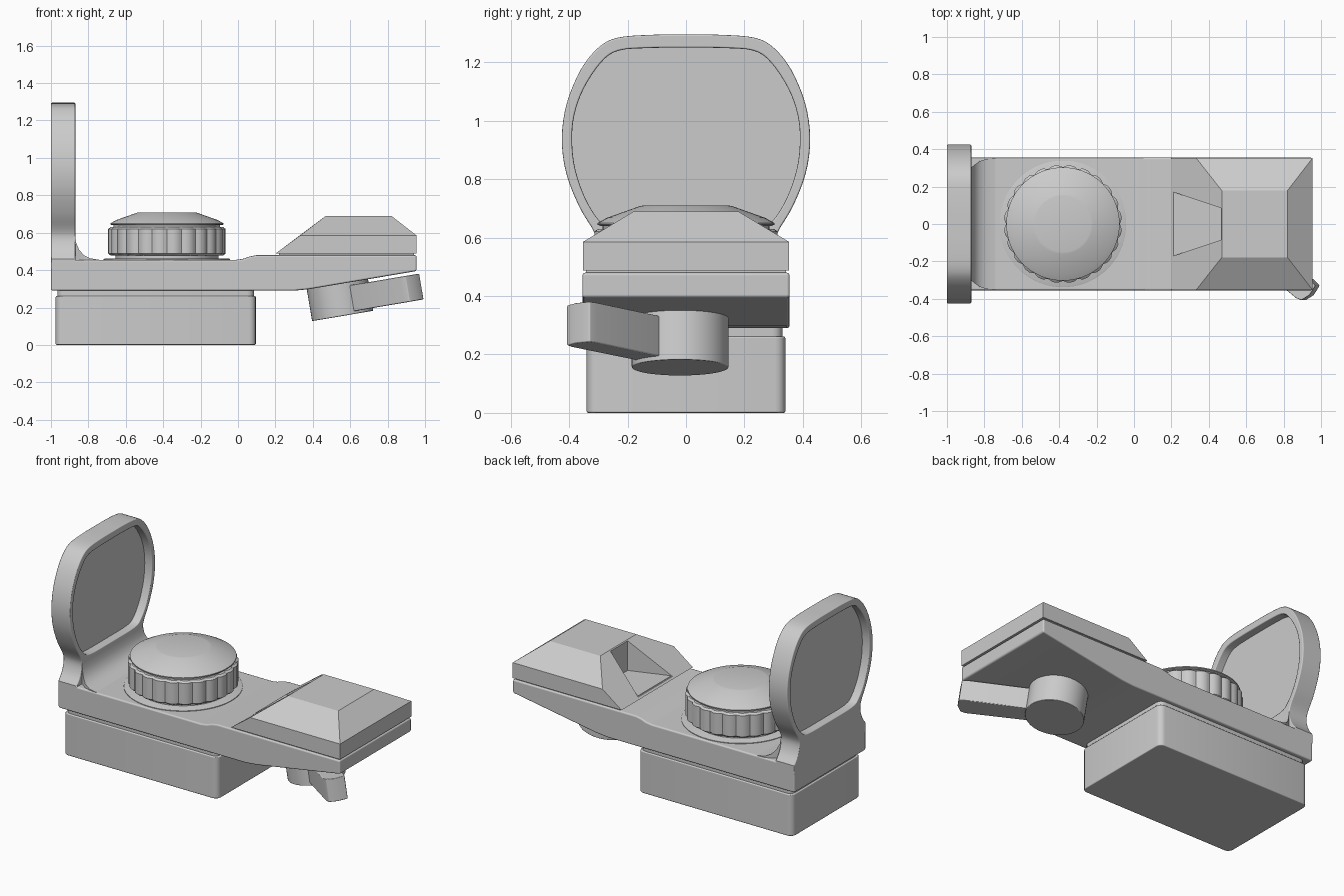
import bpy, bmesh, math
from mathutils import Matrix, Vector

if "Cube" in bpy.data.objects:
    bpy.data.objects.remove(bpy.data.objects["Cube"])


def finish(name, bm, bevel=0, angle=30):
    bmesh.ops.recalc_face_normals(bm, faces=bm.faces)
    me = bpy.data.meshes.new(name)
    bm.to_mesh(me)
    bm.free()
    ob = bpy.data.objects.new(name, me)
    bpy.context.collection.objects.link(ob)
    bpy.ops.object.select_all(action='DESELECT')
    ob.select_set(True)
    bpy.context.view_layer.objects.active = ob
    bpy.ops.object.shade_smooth_by_angle(angle=math.radians(30))
    if bevel:
        add_bevel(ob, bevel, angle)
    return ob


def add_bevel(ob, width, angle=30):
    m = ob.modifiers.new("bevel", 'BEVEL')
    m.width, m.segments = width, 2
    m.limit_method, m.angle_limit = 'ANGLE', math.radians(angle)
    m.harden_normals = True


def prism(name, pts, axis, lo, hi, bevel=0, angle=30):
    """Extrude a 2D outline along one axis."""
    place = {'x': lambda a, b, t: (t, a, b),
             'y': lambda a, b, t: (a, t, b),
             'z': lambda a, b, t: (a, b, t)}[axis]
    bm = bmesh.new()
    r0, r1 = [[bm.verts.new(place(a, b, t)) for a, b in pts] for t in (lo, hi)]
    bm.faces.new(r0)
    bm.faces.new(r1)
    n = len(pts)
    for i in range(n):
        j = (i + 1) % n
        bm.faces.new((r0[i], r0[j], r1[j], r1[i]))
    return finish(name, bm, bevel, angle)


def lathe(name, prof, centre=(0, 0), seg=72, flutes=0, bevel=0):
    """Spin (radius, z) points; flutes scallop the wall."""
    bm = bmesh.new()
    rings = []
    for r, z in prof:
        ring = []
        for i in range(seg):
            a = 2 * math.pi * i / seg
            k = 1 - 0.035 * max(0, math.cos(flutes * a)) if flutes else 1
            ring.append(bm.verts.new((centre[0] + r * k * math.cos(a),
                                      centre[1] + r * k * math.sin(a), z)))
        rings.append(ring)
    bm.faces.new(rings[0])
    bm.faces.new(rings[-1])
    for p, q in zip(rings, rings[1:]):
        for i in range(seg):
            j = (i + 1) % seg
            bm.faces.new((p[i], p[j], q[j], q[i]))
    return finish(name, bm, bevel)


def rect(x0, x1, y, r):
    """Rectangle with rounded corners."""
    pts = []
    for k, (cx, cy) in enumerate([(x1 - r, y - r), (x0 + r, y - r),
                                  (x0 + r, r - y), (x1 - r, r - y)]):
        for s in range(5):
            a = math.pi / 2 * (k + s / 4)
            pts.append((cx + r * math.cos(a), cy + r * math.sin(a)))
    return pts


def smooth(pts, n=4):
    """Catmull-Rom curve through the points."""
    v = [Vector(p) for p in pts]
    v = [2 * v[0] - v[1]] + v + [2 * v[-1] - v[-2]]
    out = []
    for a, b, c, d in zip(v, v[1:], v[2:], v[3:]):
        for s in range(n):
            t = s / n
            out.append(tuple(0.5 * (2 * b + (c - a) * t + (2 * a - 5 * b + 4 * c - d) * t * t
                                    + (3 * b - a - 3 * c + d) * t ** 3)))
    return out + [tuple(pts[-1])]


def mirrored(half):
    return half + [(-a, b) for a, b in reversed(half) if a > 1e-4]


def cut(ob, cutter):
    m = ob.modifiers.new("cut", 'BOOLEAN')
    m.operation, m.object, m.solver = 'DIFFERENCE', cutter, 'EXACT'
    bpy.ops.object.select_all(action='DESELECT')
    ob.select_set(True)
    bpy.context.view_layer.objects.active = ob
    bpy.ops.object.modifier_apply(modifier="cut")
    bpy.data.objects.remove(cutter)
    bpy.ops.object.shade_smooth_by_angle(angle=math.radians(30))


# Mounting base and the narrower neck above it
prism("mount_base", rect(-0.975, 0.095, 0.34, 0.035), 'z', 0, 0.262, 0.006, 50)
prism("mount_neck", rect(-0.965, 0.085, 0.33, 0.035), 'z', 0.25, 0.30)

# Main body, side profile extruded across the width
prism("body", [(-1, 0.29), (0.30, 0.29), (0.38, 0.298), (0.955, 0.395), (0.955, 0.48),
               (0.10, 0.48), (0.06, 0.472), (0.03, 0.461), (-0.01, 0.455), (-1, 0.455)],
      'y', -0.355, 0.355, 0.01, 40)

# Flared fillet joining the body to the lens frame: x, z, half width
rows = [(-0.90, 0.60, 0.303), (-0.87, 0.58, 0.303), (-0.865, 0.545, 0.306),
        (-0.85, 0.51, 0.318), (-0.825, 0.48, 0.336), (-0.79, 0.463, 0.347), (-0.74, 0.455, 0.35)]
bm = bmesh.new()
grid = [[bm.verts.new(p) for p in ((x, -w, 0.44), (x, -w, z), (x, w, z), (x, w, 0.44))]
        for x, z, w in rows]
for p, q in zip(grid, grid[1:]):
    for i in range(4):
        j = (i + 1) % 4
        bm.faces.new((p[i], p[j], q[j], q[i]))
bm.faces.new(grid[0])
bm.faces.new(grid[-1])
finish("frame_fillet", bm)

# Lens frame with its opening, and the recessed pane
outer = smooth([(0, 1.295), (0.12, 1.294), (0.235, 1.284), (0.30, 1.25), (0.36, 1.175),
                (0.408, 1.06), (0.425, 0.94), (0.41, 0.82), (0.365, 0.705), (0.315, 0.62),
                (0.303, 0.57), (0.32, 0.51), (0.355, 0.46)]) + [(0.355, 0.40)]
inner = smooth([(0, 1.25), (0.12, 1.249), (0.23, 1.24), (0.29, 1.20), (0.35, 1.11),
                (0.382, 1.02), (0.39, 0.93), (0.378, 0.83), (0.34, 0.725), (0.285, 0.645),
                (0.22, 0.612), (0, 0.608)])
frame = prism("lens_frame", mirrored(outer), 'x', -1, -0.87)
cut(frame, prism("lens_cutter", mirrored(inner), 'x', -1.1, -0.8))
add_bevel(frame, 0.006, 50)
prism("lens_pane", mirrored([(a * 1.02, 0.93 + (b - 0.93) * 1.02) for a, b in inner]),
      'x', -0.95, -0.92)

# Adjustment knob
c = (-0.38, 0)
lathe("knob_seat", [(0.338, 0.44), (0.338, 0.459), (0.333, 0.461)], c)
lathe("knob_foot", [(0.275, 0.45), (0.275, 0.49)], c)
lathe("knob_grip", [(0.302, 0.478), (0.315, 0.488), (0.315, 0.62), (0.302, 0.63)],
      c, seg=144, flutes=24)
lathe("knob_neck", [(0.285, 0.62), (0.285, 0.65)], c)
lathe("knob_cap", [(0.292, 0.64), (0.303, 0.644), (0.303, 0.65), (0.27, 0.668),
                   (0.16, 0.707), (0.15, 0.709)], c)

# Rear hood: faceted roof with a sighting notch
prism("hood_gasket", [(0.22, -0.342), (0.94, -0.342), (0.94, 0.342), (0.22, 0.342)],
      'z', 0.47, 0.50)
bm = bmesh.new()
for s in (-1, 1):
    for x, y, z in [(0.2, 0.353, 0.488), (0.332, 0.353, 0.585), (0.47, 0.178, 0.69),
                    (0.82, 0.178, 0.69), (0.955, 0.353, 0.585), (0.955, 0.353, 0.488)]:
        bm.verts.new((x, s * y, z))
bmesh.ops.convex_hull(bm, input=bm.verts[:])
bmesh.ops.dissolve_limit(bm, angle_limit=0.02, verts=bm.verts[:], edges=bm.edges[:])
hood = finish("rear_hood", bm)
cut(hood, prism("notch_cutter", [(0.15, -0.191), (0.464, -0.085), (0.464, 0.085), (0.15, 0.191)],
                'z', 0.497, 0.9))

# Tilted locking lever under the tail: pivot drum and swept arm
drum = lathe("lever_drum", [(0.166, 0), (0.166, 0.18)], seg=48, bevel=0.004)
arm = prism("lever_arm", [(0.03, 0.02), (0.14, -0.065), (0.42, -0.285), (0.442, -0.31),
                          (0.41, -0.36), (0.365, -0.388), (0.335, -0.375), (0.06, -0.15),
                          (-0.02, -0.09)], 'z', 0.015, 0.155, 0.005, 40)
for ob in (drum, arm):
    ob.matrix_world = Matrix.Translation((0.56, -0.02, 0.155)) @ Matrix.Rotation(
        -math.radians(9.6), 4, 'Y')
